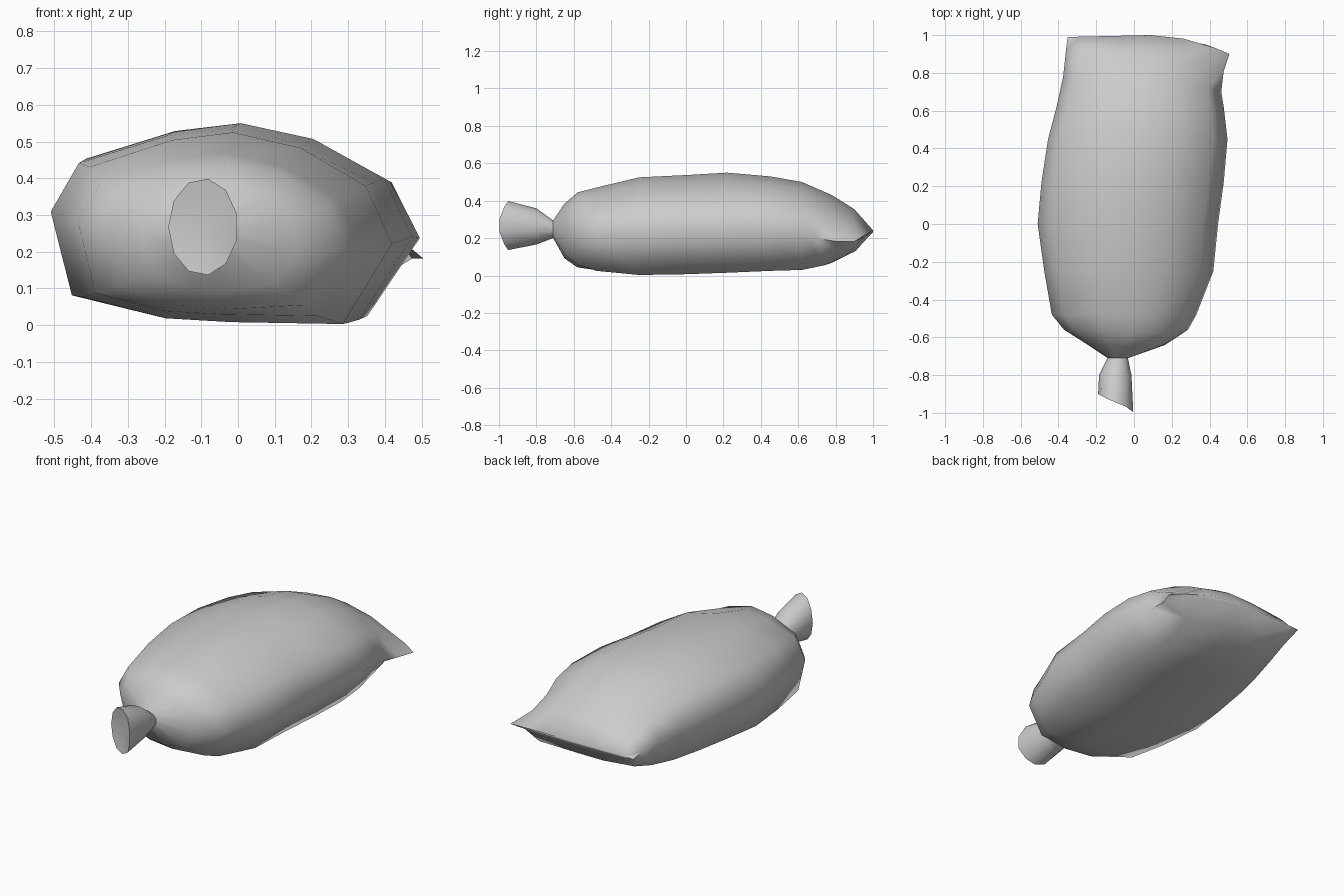
import bpy, bmesh, math

if "Cube" in bpy.data.objects:
    bpy.data.objects.remove(bpy.data.objects["Cube"])

# Slumped cross-section, clockwise from the left: u in -1..1, v in 0..1
SLUMP = [(-1, .57), (-.84, .82), (-.34, .96), (.03, 1), (.44, .92), (.84, .72),
         (1, .42), (.70, 0), (.02, .01), (-.38, .03), (-.88, .14)]
N = len(SLUMP)
ROUND = [(math.cos(math.pi - 2 * math.pi * i / N),
          .5 + .5 * math.sin(math.pi - 2 * math.pi * i / N)) for i in range(N)]


def ring(y, x0, x1, z0, z1, roundness=0.0, skew_l=0.0, skew_r=0.0, droop=0.0):
    """One section; skew moves the left/right edge in y, droop lowers the right edge."""
    pts = []
    for (u, v), (cu, cv) in zip(SLUMP, ROUND):
        u += (cu - u) * roundness
        v += (cv - v) * roundness
        right = max(u, 0) ** 2
        left = max(-u, 0)
        pts.append(((x0 + x1) / 2 + u * (x1 - x0) / 2,
                    y + skew_r * right + skew_l * left,
                    z0 + v * (z1 - z0) - droop * right))
    return pts


def loft(name, rings, cap_start=False, cap_end=False, dimple=0.0):
    bm = bmesh.new()
    rows = [[bm.verts.new(p) for p in r] for r in rings]
    for a, b in zip(rows, rows[1:]):
        for i in range(N):
            j = (i + 1) % N
            bm.faces.new((a[i], a[j], b[j], b[i]))
    for row, cap in ((rows[0], cap_start), (rows[-1], cap_end)):
        if cap:
            f = bm.faces.new(row)
            if dimple:
                c = bmesh.ops.poke(bm, faces=[f])["verts"][0]
                c.co.y += dimple
    bmesh.ops.recalc_face_normals(bm, faces=bm.faces[:])
    me = bpy.data.meshes.new(name)
    bm.to_mesh(me)
    bm.free()
    ob = bpy.data.objects.new(name, me)
    bpy.context.collection.objects.link(ob)
    bpy.ops.object.select_all(action='DESELECT')
    ob.select_set(True)
    bpy.context.view_layer.objects.active = ob
    bpy.ops.object.shade_smooth_by_angle(angle=math.radians(65))
    return ob


neck = ring(-.71, -.14, -.03, .20, .295, 1)

# Filled bag, from the tied neck to the flat sewn seam with its two ears
loft("filled_bag", [
    neck,
    ring(-.65, -.26, .17, .09, .385, .6, .02, .01),
    ring(-.58, -.37, .29, .04, .445, .3, .02, .02),
    ring(-.48, -.435, .33, .025, .47),
    ring(-.25, -.475, .42, .003, .525),
    ring(0, -.51, .445, .007, .537),
    ring(.22, -.49, .475, .015, .55),
    ring(.45, -.455, .495, .025, .53),
    ring(.62, -.41, .475, .03, .50),
    ring(.78, -.375, .462, .065, .43, 0, 0, -.08, .02),
    ring(.90, -.36, .475, .125, .355, 0, .02, -.09, .04),
    ring(1.0, -.352, .505, .232, .242, 0, -.01, -.10, .055),
], cap_end=True)

# Gathered cloth beyond the tie
loft("tied_end", [
    ring(-.95, -.19, 0, .135, .40, 1, .05, -.05),
    ring(-.80, -.185, -.01, .165, .36, 1),
    neck,
], cap_start=True, dimple=.02)
